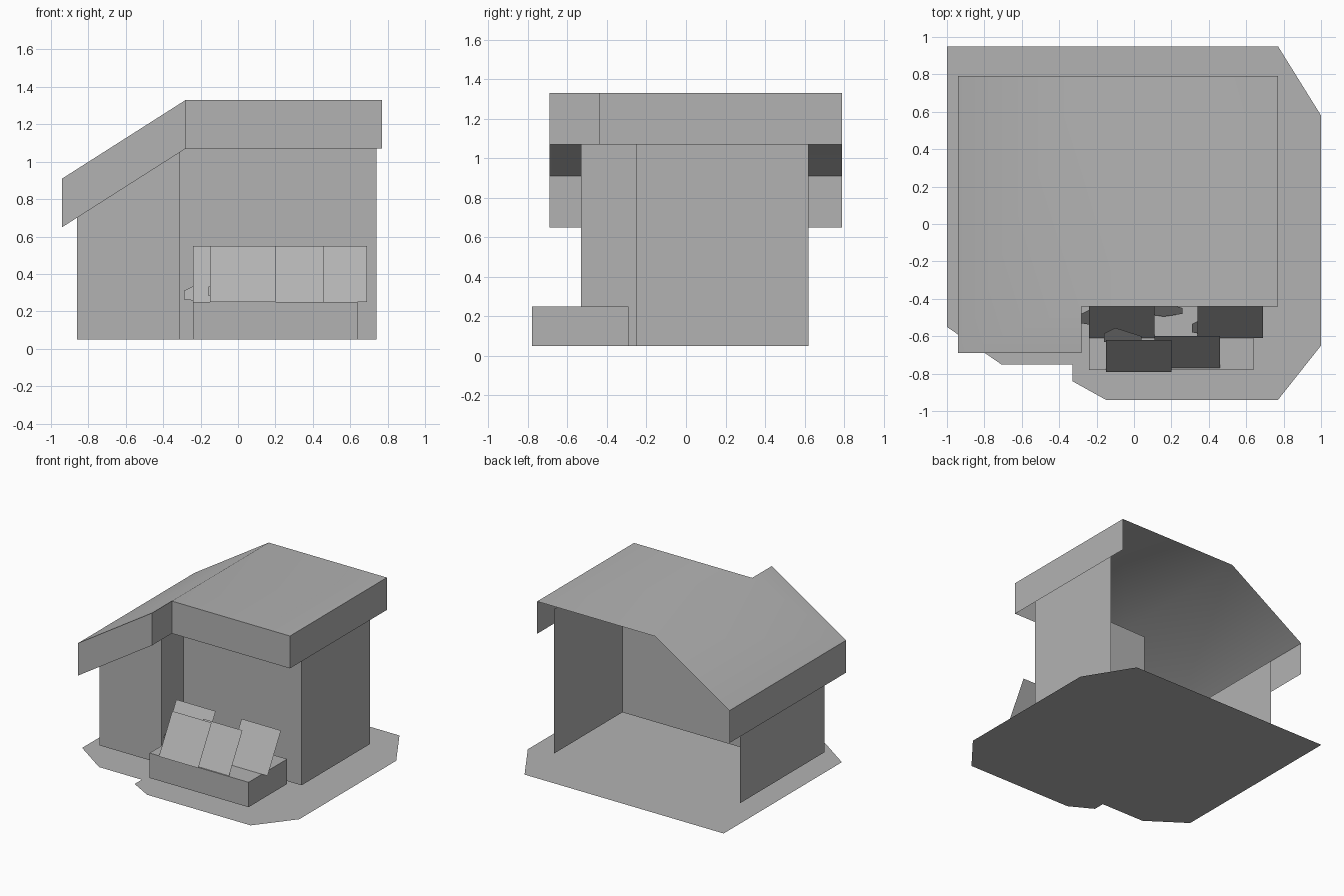
import bpy, math
from mathutils import Vector

cube = bpy.data.objects.get("Cube")
if cube:
    bpy.data.objects.remove(cube, do_unlink=True)

grey = bpy.data.materials.new("plain_grey")
grey.use_nodes = True
COLOUR = (0.45, 0.45, 0.45, 1)
grey.diffuse_color = COLOUR
grey.node_tree.nodes["Principled BSDF"].inputs["Base Color"].default_value = COLOUR


def sheet(name, points, faces=None):
    """Thin surface from a few points; one polygon unless faces are given."""
    mesh = bpy.data.meshes.new(name)
    mesh.from_pydata(points, [], faces or [tuple(range(len(points)))])
    mesh.materials.append(grey)
    obj = bpy.data.objects.new(name, mesh)
    bpy.context.collection.objects.link(obj)
    return obj


def box(name, low, high):
    bpy.ops.mesh.primitive_cube_add(size=1)
    obj = bpy.context.object
    obj.name = name
    low, high = Vector(low), Vector(high)
    obj.location = (low + high) / 2
    obj.scale = high - low
    obj.data.materials.append(grey)


# Ground slab outline
outline = [(-1, 0.95), (-1, -0.55), (-0.71, -0.75), (-0.33, -0.75), (-0.33, -0.84),
           (-0.15, -0.94), (0.77, -0.94), (1, -0.65), (1, 0.58), (0.77, 0.95)]
sheet("ground", [(x, y, 0) for x, y in outline])

# Roof: sloped wing, flat wing and a hanging fascia, open at the back
RIDGE, RIDGE_Z, EAVE, EAVE_Z = -0.28, 1.33, -0.94, 0.91
edge = [(EAVE, 0.79), (EAVE, -0.69), (RIDGE, -0.69), (RIDGE, -0.44),
        (0.77, -0.44), (0.77, 0.79), (RIDGE, 0.79)]


def roof_z(x):
    t = min(1, (x - EAVE) / (RIDGE - EAVE))
    return EAVE_Z + t * (RIDGE_Z - EAVE_Z)


top = [(x, y, roof_z(x)) for x, y in edge]
n = len(top)
hang = [(x, y, z - 0.26) for x, y, z in top[:-1]]
faces = [(0, 1, 2, 3, 6), (3, 4, 5, 6)]
faces += [(i, n + i, n + i + 1, i + 1) for i in range(n - 2)]
roof = sheet("roof", top + hang, faces)
bpy.ops.object.select_all(action="DESELECT")
roof.select_set(True)
bpy.context.view_layer.objects.active = roof
bpy.ops.object.shade_smooth_by_angle(angle=math.radians(40))

# Walls, tucked up behind the fascia
BASE = 0.05
plan = [(-0.86, 0.54), (-0.86, -0.53), (-0.31, -0.53),
        (-0.31, -0.25), (0.74, -0.25), (0.74, 0.62)]
names = ["right_wall", "wing_front_wall", "step_wall", "main_front_wall", "left_wall"]
for name, a, b in zip(names, plan, plan[1:]):
    sheet(name, [(*a, BASE), (*b, BASE),
                 (*b, roof_z(b[0]) - 0.12), (*a, roof_z(a[0]) - 0.12)])


# Windows with a narrow inner strip
def front_plate(name, x0, x1, z0, z1, y):
    sheet(name, [(x0, y, z0), (x1, y, z0), (x1, y, z1), (x0, y, z1)])


front_plate("wing_window", -0.73, -0.41, 0.34, 0.73, -0.533)
front_plate("wing_window_strip", -0.5, -0.41, 0.35, 0.73, -0.536)
front_plate("main_window", -0.09, 0.55, 0.4, 0.85, -0.253)
front_plate("main_window_strip", 0.17, 0.26, 0.43, 0.82, -0.256)

# Planter with leaning panels
box("planter", (-0.24, -0.78, BASE), (0.64, -0.29, 0.25))
for i, (x, y) in enumerate([(-0.15, -0.79), (0.11, -0.77), (0.34, -0.61), (-0.24, -0.61)]):
    sheet(f"leaning_panel_{i + 1}", [(x, y, 0.25), (x + 0.35, y, 0.25),
                                     (x + 0.35, y + 0.17, 0.55), (x, y + 0.17, 0.55)])

# Small tilted leaves behind the panels
leaf = [(-0.1, -0.03), (0.0, -0.045), (0.1, -0.03), (0.1, 0.0), (-0.04, 0.045), (-0.1, 0.015)]
for i, (x, y, z) in enumerate([(-0.06, -0.6, 0.315), (0.41, -0.55, 0.315),
                               (-0.19, -0.5, 0.295), (0.16, -0.45, 0.315)]):
    sheet(f"leaf_{i + 1}", [(x + u, y + v, z + v) for u, v in reversed(leaf)])
